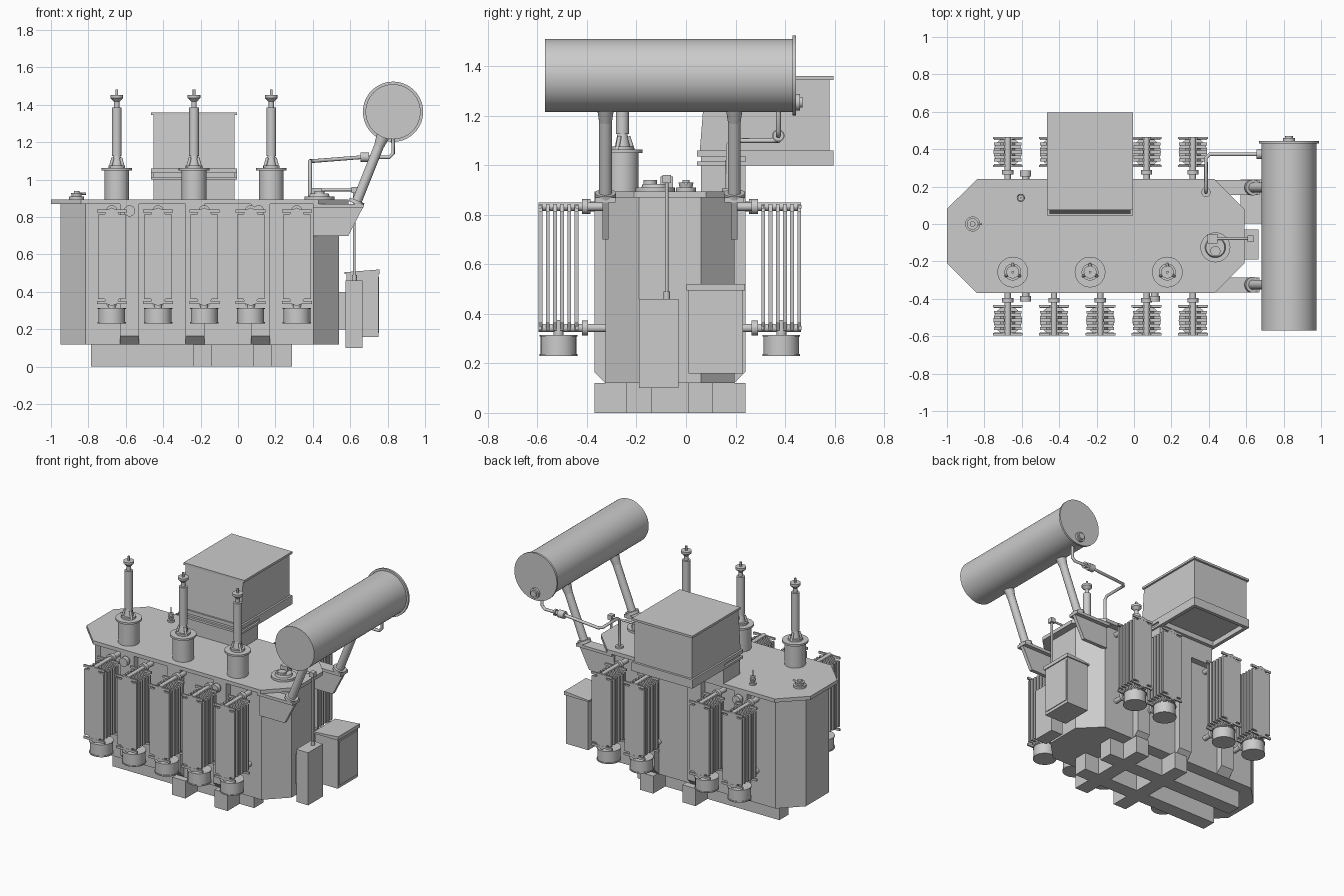
import bpy, bmesh
from math import radians
from mathutils import Vector

cube = bpy.data.objects.get("Cube")
if cube:
    bpy.data.objects.remove(cube, do_unlink=True)

shade = 0.6
grey = bpy.data.materials.new("plain grey")
grey.use_nodes = True
grey.diffuse_color = (shade, shade, shade, 1)
grey.node_tree.nodes["Principled BSDF"].inputs["Base Color"].default_value = grey.diffuse_color

UP, BACKWARD, LEFTWARD = Vector((0, 0, 1)), Vector((0, 1, 0)), Vector((1, 0, 0))


def finish(name, bm, smooth=False):
    bmesh.ops.recalc_face_normals(bm, faces=bm.faces)
    mesh = bpy.data.meshes.new(name)
    bm.to_mesh(mesh)
    bm.free()
    mesh.materials.append(grey)
    part = bpy.data.objects.new(name, mesh)
    bpy.context.collection.objects.link(part)
    if smooth:
        bpy.ops.object.select_all(action="DESELECT")
        part.select_set(True)
        bpy.context.view_layer.objects.active = part
        bpy.ops.object.shade_smooth_by_angle(angle=radians(35))


def box(name, x, y, z):
    """Box from three (low, high) ranges."""
    bm = bmesh.new()
    for vert in bmesh.ops.create_cube(bm, size=1)["verts"]:
        vert.co = [span[0] if side < 0 else span[1] for side, span in zip(vert.co, (x, y, z))]
    finish(name, bm)


def around(middle, width):
    return middle - width / 2, middle + width / 2


def prism(name, outline, axis, span):
    """Extrude a flat outline along an axis over a (low, high) span."""
    low, high = span
    bm = bmesh.new()
    place = {"x": lambda a, b: (low, a, b), "y": lambda a, b: (a, low, b), "z": lambda a, b: (a, b, low)}[axis]
    face = bm.faces.new([bm.verts.new(place(a, b)) for a, b in outline])
    made = bmesh.ops.extrude_face_region(bm, geom=[face])["geom"]
    shift = Vector([high - low if axis == letter else 0 for letter in "xyz"])
    bmesh.ops.translate(bm, vec=shift, verts=[item for item in made if isinstance(item, bmesh.types.BMVert)])
    finish(name, bm)


def mirrored(quarter, middle):
    """Complete a quarter outline, given from top to side, about its middle."""
    half = quarter + [(a, -b) for a, b in reversed(quarter)]
    whole = half + [(-a, b) for a, b in reversed(half)]
    return [(middle[0] + a, middle[1] + b) for a, b in whole]


def octagon(x, y, cut):
    wide, deep = (x[1] - x[0]) / 2, (y[1] - y[0]) / 2
    return mirrored([(wide - cut, deep), (wide, deep - cut)], (sum(x) / 2, sum(y) / 2))


def stack(name, start, direction, steps, sides=32):
    """Round steps in a row, each (radius, length) or (radius, length, end radius)."""
    bm = bmesh.new()
    turn = direction.to_track_quat("Z", "Y")
    rings, along = [], 0
    for radius, length, *end in steps:
        for size, distance in ((radius, along), (end[0] if end else radius, along + length)):
            ring = bmesh.ops.create_circle(bm, segments=sides, radius=size)["verts"]
            for vert in ring:
                vert.co = Vector(start) + turn @ (vert.co + UP * distance)
            rings.append(ring)
        along += length
    for lower, upper in zip(rings, rings[1:]):
        for i in range(sides):
            bm.faces.new((lower[i - 1], lower[i], upper[i], upper[i - 1]))
    bm.faces.new(rings[0])
    bm.faces.new(rings[-1])
    finish(name, bm, smooth=True)


def rod(name, start, end, radius):
    line = Vector(end) - Vector(start)
    stack(name, start, line, [(radius, line.length)], sides=16)


def pipe(name, points, radius):
    curve = bpy.data.curves.new(name, "CURVE")
    curve.dimensions = "3D"
    curve.bevel_depth, curve.use_fill_caps = radius, True
    spline = curve.splines.new("POLY")
    spline.points.add(len(points) - 1)
    for point, place in zip(spline.points, points):
        point.co = (*place, 1)
    curve.materials.append(grey)
    bpy.context.collection.objects.link(bpy.data.objects.new(name, curve))


# tank, lid and base beams
front, back, inset = -0.37, 0.24, 0.045
middle = (front + back) / 2
floor, lid_bottom, lid = 0.12, 0.87, 0.895
walls = {-1: front + inset, 1: back - inset}
tank_x = (-0.95, 0.54)
prism("tank", octagon(tank_x, (walls[-1], walls[1]), 0.135), "z", (floor, lid_bottom))
prism("lid", octagon((-1, 0.59), (front, back), 0.16), "z", (lid_bottom, lid))
for side in walls:
    box("long_beam", (-0.785, 0.29), around(middle + side / 8, 0.1), (0, floor))
for x in (-0.19, 0.13):
    box("cross_beam", around(x, 0.1), (front, back), (0, floor))

# tank ribs with sloped feet
for i in range(3):
    for side, wall in walls.items():
        edge = wall + side * inset
        outline = [(wall, floor), (edge, floor + inset), (edge, lid_bottom), (wall, lid_bottom)]
        prism("rib", outline, "x", around(0.35 * i - 0.58, 0.1))

# high voltage bushings
bushing_y = -0.257
for i in (-1, 0, 1):
    turret = Vector((0.413 * i - 0.235, bushing_y, lid))
    stack("turret", turret, UP, [(0.066, 0.155), (0.082, 0.013)])
    flange = turret + UP / 6
    stack("bushing", flange, UP, [(0.045, 0.015), (0.03, 0.05, 0.02), (0.026, 0.26),
                                  (0.014, 0.03), (0.015, 0.02, 0.034), (0.034, 0.015), (0.007, 0.03)])
    for foot in (Vector((0, 1, 0)), Vector((0.87, -0.5, 0)), Vector((-0.87, -0.5, 0))):
        rod("bushing_foot", flange + foot * 0.042, flange + foot * 0.024 + UP * 0.055, 0.008)

# cable box with a leaning front, on its neck
box_x, box_y = (-0.465, -0.005), (0.045, 0.595)
inner_x = around(sum(box_x) / 2, 0.435)
box_floor, box_top = 1.05, 1.36
sheet = 0.015
rear = box_y[1] - sheet
prism("cable_box", [(0.055, box_floor), (rear, box_floor), (rear, box_top), (0.08, box_top)], "x", inner_x)
box("cable_box_roof", box_x, (0.075, box_y[1]), (box_top - sheet, box_top))
box("cable_box_flange", box_x, box_y, (box_floor - sheet, box_floor + 0.01))
frame_z = (1, box_floor - sheet)
for x in (box_x[0], box_x[1] - 0.025):
    box("floor_frame_side", (x, x + 0.025), (back, box_y[1]), frame_z)
for y in (back, box_y[1] - 0.025):
    box("floor_frame_end", box_x, (y, y + 0.025), frame_z)
box("cable_box_neck", inner_x, (0.06, back), (lid, box_floor))
box("neck_flange", box_x, (box_y[0], back), (1, 1 + sheet))

# radiators with cooling fans
radiator_z, header_z = 0.588, 0.245
fin = [(0.022, 0.255), (0.04, 0.225), (0.074, 0.225)]
for side, wall in walls.items():
    outward = BACKWARD * side
    centre = wall + side * 0.19
    for column in (-2, -1, 0, 1, 2):
        if side > 0 and column == 0:
            continue
        x = column * 0.2475 - 0.18
        for i in range(6):
            prism("radiator_fin", mirrored(fin, (x, radiator_z)), "y", around(centre + (i - 2.5) * 0.029, sheet))
        for z in (radiator_z - header_z, radiator_z + header_z):
            stack("radiator_header", (x, wall, z), outward, [(0.017, 0.07), (0.03, 0.025), (0.017, 0.175)])
            for end in (-0.075, 0.075):
                box("radiator_tie_bar", around(x, 0.16), around(centre + end, 0.012), around(z, sheet))
        stack("fan", (x, centre, 0.23), UP, [(0.076, 0.008), (0.072, 0.07), (0.076, 0.007), (0.02, 0.06)])
    # filter valves beside the radiators
    for x in (-0.58, 0.11):
        if side < 0 or x < 0:
            stack("wall_valve", (x, wall, radiator_z + header_z), outward, [(0.02, 0.06), (0.03, 0.03)])

# oil drum and its legs
drum_x, drum_z, drum_front = 0.829, 1.363, -0.57
stack("oil_drum", (drum_x, drum_front, drum_z), BACKWARD, [(0.147, 1), (0.161, 0.014)], sides=64)
stack("drum_cap", (drum_x, 0.44, 1.255), BACKWARD, [(0.033, 0.02), (0.022, 0.01)])
plate_x = (0.4, 0.67)
for y in walls.values():
    box("leg_plate", plate_x, around(y, 0.08), (lid_bottom - 0.02, lid_bottom))
    gusset = [(plate_x[0], 0.7), (0.59, 0.7), (plate_x[1], lid_bottom - sheet), (plate_x[0], lid_bottom - sheet)]
    prism("leg_gusset", gusset, "y", around(y, 0.025))
    stack("drum_leg", (0.63, y, lid_bottom), Vector((0.4, 0, 1)), [(0.042, 0.02), (0.026, 0.31), (0.026, 0.07, 0.036)])

# oil pipe from the drum to the lid
pipe_y, relay_z, drop_x, drop_y = 0.373, 1.12, 0.385, 0.17
bend = 0.02
pipe("oil_pipe", [(drum_x, pipe_y, drum_z - 0.12), (drum_x, pipe_y, relay_z + bend),
                  (drum_x - bend, pipe_y, relay_z), (0.66, pipe_y, relay_z),
                  (drop_x + bend, pipe_y, relay_z - bend), (drop_x, pipe_y - bend, relay_z - bend),
                  (drop_x, drop_y + bend, relay_z - bend), (drop_x, drop_y, relay_z - 2 * bend),
                  (drop_x, drop_y, lid)], 0.01)
stack("oil_relay", (0.655, pipe_y, relay_z), LEFTWARD, [(0.025, 0.045), (0.012, bend), (0.022, 0.012)])
stack("pipe_foot", (drop_x, drop_y, lid), UP, [(0.025, 0.012)])

# control cabinets on the end wall
end_wall = tank_x[1] - 0.01
drive_x, drive_y, drive_top = (0.575, 0.665), (-0.19, -0.03), 0.46
box("drive_cabinet", drive_x, drive_y, (0.1, drive_top))
box("drive_cabinet_bracket", (end_wall, drive_x[0]), around(-0.11, 0.08), (0.2, 0.4))
cabinet_x, cabinet_y, cabinet_top = (0.58, 0.75), (0.01, 0.23), 0.495
box("control_cabinet", cabinet_x, cabinet_y, (0.16, cabinet_top))
box("control_cabinet_bracket", (end_wall, cabinet_x[0]), around(0.035, 0.03), (0.2, 0.4))
box("cabinet_door", around(cabinet_x[1], 0.01), around(floor, 0.2), around(0.33, 0.3))
eaves = [(x, cabinet_top + rise) for x, rise in ((0.57, 0), (0.757, 0), (0.757, 0.025), (0.57, 0.01))]
prism("control_cabinet_roof", eaves, "y", around(floor, 0.236))

# tap changer head with its drive shaft
stack("tap_changer", (0.435, -0.125, lid), UP, [(0.08, 0.015), (0.055, 0.015, 0.05)])
stack("tap_changer_cap", (0.435, -0.145, lid), UP, [(0.027, 0.045)])
shaft_x, shaft_y, shaft_z = 0.622, -0.078, 0.945
gear_x = 0.42
box("gear_head", around(gear_x, 0.055), around(shaft_y, 0.05), (lid, shaft_z + 0.01))
rod("drive_shaft", (gear_x, shaft_y, shaft_z), (shaft_x, shaft_y, shaft_z), 0.007)
box("bevel_gear", around(shaft_x, 0.032), around(shaft_y, 0.035), around(shaft_z, 0.032))
stack("vertical_shaft", (shaft_x, shaft_y, drive_top), UP, [(0.013, 0.03), (0.007, shaft_z - drive_top - 0.03)])

# small lid fittings
relief = Vector((-0.863, 0, lid))
stack("relief_valve", relief, UP, [(0.04, 0.015), (0.026, 0.02, 0.03), (0.015, 0.01)])
rod("relief_lever", relief + UP * 0.03, relief + UP * 0.03 + LEFTWARD * 0.05, 0.006)
stack("small_bushing", (-0.605, 0.14, lid), UP,
      [(0.022, 0.012), (0.012, 0.025, 0.02), (0.01, 0.01), (0.016, 0.01), (0.004, 0.04)], sides=16)
